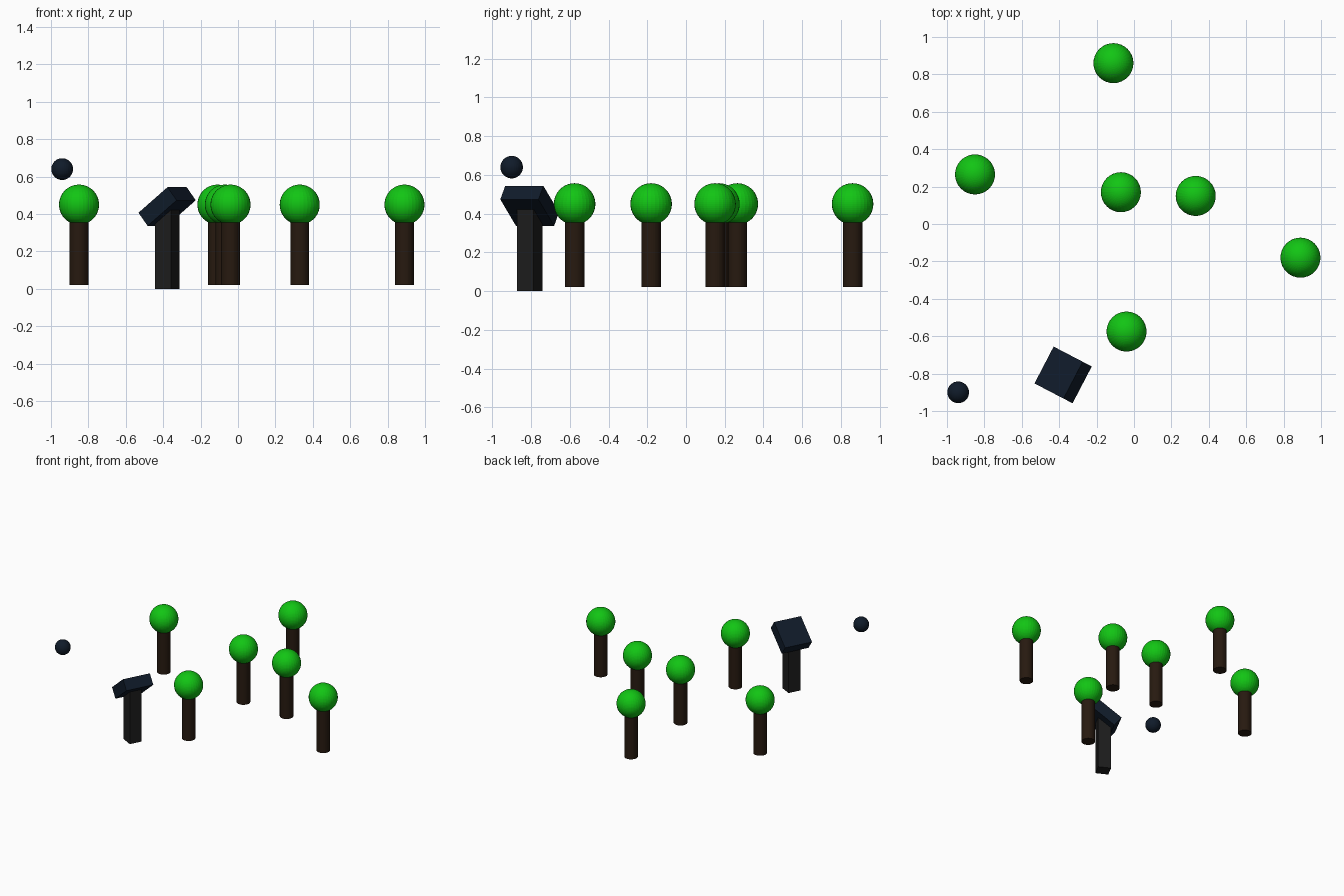
import bpy
from math import radians

default = bpy.data.objects.get("Cube")
if default:
    bpy.data.objects.remove(default, do_unlink=True)


def material(name, rgb):
    mat = bpy.data.materials.new(name)
    mat.use_nodes = True
    color = (*rgb, 1)
    mat.diffuse_color = color
    mat.node_tree.nodes["Principled BSDF"].inputs["Base Color"].default_value = color
    return mat


def finish(name, mat):
    obj = bpy.context.object
    obj.name = name
    obj.data.name = name
    obj.data.materials.append(mat)
    return obj


def ball(name, location, radius, mat):
    bpy.ops.mesh.primitive_uv_sphere_add(
        segments=32, ring_count=32, radius=radius, location=location)
    return finish(name, mat)


def box(name, size, location, rotation, mat):
    bpy.ops.mesh.primitive_cube_add(size=1, location=location, rotation=rotation)
    obj = finish(name, mat)
    obj.scale = size
    return obj


leaf = material("leaf_green", (0.006, 0.56, 0.007))
bark = material("bark_brown", (0.02, 0.01, 0.005))
navy = material("panel_navy", (0.005, 0.011, 0.023))
charcoal = material("post_charcoal", (0.012, 0.012, 0.012))

# Trees: a cylinder trunk topped by a round crown
TREES = [(-0.11, 0.86), (-0.85, 0.265), (-0.07, 0.17),
         (0.33, 0.15), (0.89, -0.18), (-0.04, -0.575)]
BASE, CROWN_Z = 0.02, 0.45
for i, (x, y) in enumerate(TREES, 1):
    bpy.ops.mesh.primitive_cylinder_add(
        vertices=32, radius=0.05, depth=CROWN_Z - BASE,
        location=(x, y, (BASE + CROWN_Z) / 2))
    finish(f"tree_trunk_{i}", bark)
    ball(f"tree_crown_{i}", (x, y, CROWN_Z), 0.107, leaf)

# Tilted panel on a square post, both turned the same way
PX, PY, TURN = -0.379, -0.807, radians(-27.5)
POST_TOP = 0.44
box("panel_post", (0.098, 0.098, POST_TOP), (PX, PY, POST_TOP / 2), (0, 0, TURN), charcoal)
box("tilted_panel", (0.222, 0.222, 0.089), (PX, PY, 0.44), (0, radians(-38), TURN), navy)

# Small ball hovering in the front corner
ball("floating_ball", (-0.94, -0.9, 0.64), 0.058, navy)
